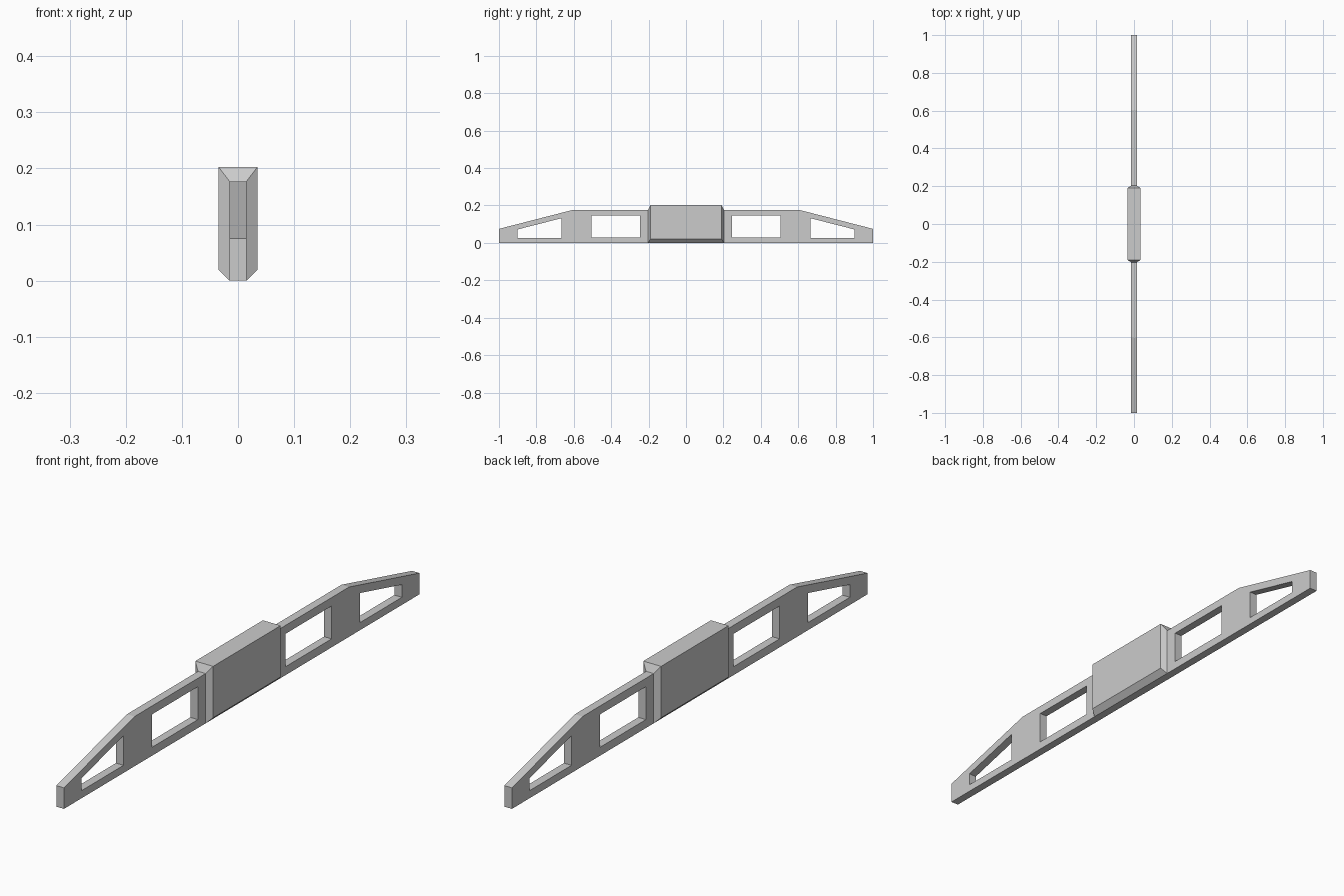
import bpy, bmesh
from math import radians

if "Cube" in bpy.data.objects:
    bpy.data.objects.remove(bpy.data.objects["Cube"])

HALF_T = 0.015          # half thickness of the thin beam
ROOT_Y = 0.203          # where the beam meets the central block
BEAM_TOP = 0.177


def open_ends(bm):
    """Remove the hidden faces where beam and block meet."""
    hidden = [f for f in bm.faces
              if all(abs(abs(v.co.y) - ROOT_Y) < 1e-4 for v in f.verts)
              and abs(f.normal.y) > 0.9]
    bmesh.ops.delete(bm, geom=hidden, context='FACES')


def profile_plate(name, loops):
    """Extrude a y-z outline with holes along x into a mesh."""
    curve = bpy.data.curves.new(name, 'CURVE')
    curve.dimensions = '2D'
    curve.fill_mode = 'BOTH'
    curve.extrude = HALF_T
    for pts in loops:
        sp = curve.splines.new('POLY')
        sp.points.add(len(pts) - 1)
        for p, (y, z) in zip(sp.points, pts):
            p.co = (y, z, 0, 1)
        sp.use_cyclic_u = True
    ob = bpy.data.objects.new(name, curve)
    bpy.context.collection.objects.link(ob)
    ob.rotation_euler = (radians(90), 0, radians(90))
    bpy.ops.object.select_all(action='DESELECT')
    ob.select_set(True)
    bpy.context.view_layer.objects.active = ob
    bpy.ops.object.convert(target='MESH')
    ob = bpy.context.object
    bpy.ops.object.transform_apply(location=False, rotation=True, scale=False)
    return ob


# Tapered beam with a rectangular and a wedge-shaped window, mirrored
outline = [(ROOT_Y, 0), (1, 0), (1, 0.075), (0.603, BEAM_TOP), (ROOT_Y, BEAM_TOP)]
window = [(0.247, 0.03), (0.505, 0.03), (0.505, 0.147), (0.247, 0.147)]
wedge = [(0.665, 0.027), (0.9, 0.027), (0.9, 0.072), (0.665, 0.132)]
beam = profile_plate("beam_arms", [outline, window, wedge])
bm = bmesh.new()
bm.from_mesh(beam.data)
bmesh.ops.remove_doubles(bm, verts=bm.verts, dist=1e-5)
bmesh.ops.recalc_face_normals(bm, faces=bm.faces)
open_ends(bm)
for f in bm.faces:
    f.smooth = False
bm.to_mesh(beam.data)
bm.free()
mirror = beam.modifiers.new("mirror", 'MIRROR')
mirror.use_axis = (False, True, False)
mirror.use_mirror_merge = False

# Central block with chamfered ends and lower edges
bm = bmesh.new()
for sx in (-1, 1):
    for sy in (-1, 1):
        for x, y, z in ((HALF_T, ROOT_Y, 0), (HALF_T, ROOT_Y, BEAM_TOP),
                        (0.035, 0.19, 0.02), (0.035, 0.19, 0.203)):
            bm.verts.new((sx * x, sy * y, z))
bmesh.ops.convex_hull(bm, input=bm.verts)
bmesh.ops.dissolve_limit(bm, angle_limit=radians(3), verts=bm.verts, edges=bm.edges)
bmesh.ops.recalc_face_normals(bm, faces=bm.faces)
open_ends(bm)
mesh = bpy.data.meshes.new("center_block")
bm.to_mesh(mesh)
bm.free()
bpy.context.collection.objects.link(bpy.data.objects.new("center_block", mesh))
